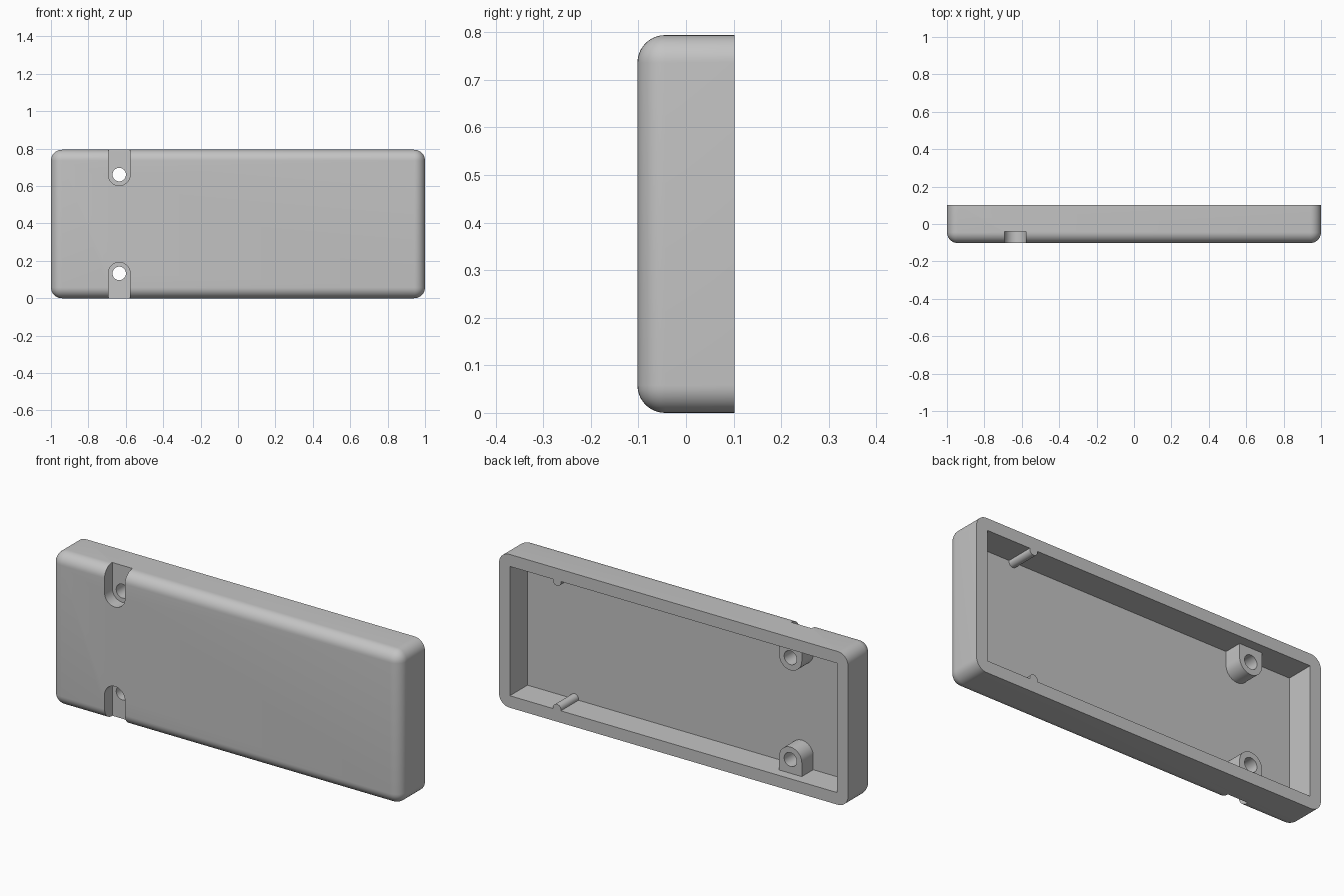
import bpy, bmesh, math
from mathutils import Matrix

cube = bpy.data.objects.get("Cube")
if cube:
    bpy.data.objects.remove(cube, do_unlink=True)

HEIGHT, HALF_D, WALL, ROUND = 0.794, 0.102, 0.062, 0.058
FLOOR_Y = -0.042
HOLE_X, HOLE_Z = -0.635, 0.133
PIN_X = 0.668

grey = bpy.data.materials.new("plain grey")
grey.use_nodes = True
colour = (0.55, 0.55, 0.55, 1)
grey.diffuse_color = colour
grey.node_tree.nodes["Principled BSDF"].inputs["Base Color"].default_value = colour


def finish(name, bm):
    bmesh.ops.recalc_face_normals(bm, faces=bm.faces)
    mesh = bpy.data.meshes.new(name)
    bm.to_mesh(mesh)
    bm.free()
    mesh.materials.append(grey)
    obj = bpy.data.objects.new(name, mesh)
    bpy.context.collection.objects.link(obj)
    return obj


def box(name, x, y0, y1, z0, z1, radius=0):
    """Box centred on x = 0; a radius rounds every edge but the back ones."""
    bm = bmesh.new()
    bmesh.ops.create_cube(bm, size=1)
    for v in bm.verts:
        v.co.x *= 2 * x
        v.co.y = y1 if v.co.y > 0 else y0
        v.co.z = z1 if v.co.z > 0 else z0
    if radius:
        edges = [e for e in bm.edges if any(v.co.y < 0 for v in e.verts)]
        bmesh.ops.bevel(bm, geom=edges, offset=radius, segments=10,
                        profile=0.5, affect='EDGES')
    return finish(name, bm)


def prism(name, outline, y0, y1):
    """Extrude an x-z outline along y."""
    bm = bmesh.new()
    face = bm.faces.new([bm.verts.new((x, y0, z)) for x, z in outline])
    result = bmesh.ops.extrude_face_region(bm, geom=[face])
    for item in result["geom"]:
        if isinstance(item, bmesh.types.BMVert):
            item.co.y = y1
    return finish(name, bm)


def arc(x, z, r, span, count):
    return [(x + r * math.cos(span * i / count), z + r * math.sin(span * i / count))
            for i in range(count + 1)]


def arch(name, r, z_end, y0, y1):
    """Half-round top with straight legs down to z_end."""
    outline = arc(HOLE_X, HOLE_Z, r, math.pi, 24)
    outline += [(HOLE_X - r, z_end), (HOLE_X + r, z_end)]
    return prism(name, outline, y0, y1)


def rod(name, x, z, r, y0, y1):
    return prism(name, arc(x, z, r, 2 * math.pi, 32)[:-1], y0, y1)


def flip(obj):
    """Mirror a part from the lower edge to the upper edge."""
    obj.data.transform(Matrix.Translation((0, 0, HEIGHT)) @ Matrix.Diagonal((1, 1, -1, 1)))
    obj.data.flip_normals()
    return obj


def combine(body, tool, operation):
    mod = body.modifiers.new(operation, 'BOOLEAN')
    mod.operation, mod.solver, mod.object = operation, 'EXACT', tool
    bpy.context.view_layer.objects.active = body
    bpy.ops.object.modifier_apply(modifier=mod.name)
    bpy.data.objects.remove(tool, do_unlink=True)


# Rounded shell with an open back
shell = box("enclosure_shell", 1, -HALF_D, HALF_D, 0, HEIGHT, ROUND)
combine(shell, box("cavity", 1 - WALL, FLOOR_Y, 0.3, WALL, HEIGHT - WALL), 'DIFFERENCE')

# Screw bosses, locating pins, recessed slots and screw holes on both long edges
features = [
    (lambda: arch("screw_boss", 0.065, WALL / 2, FLOOR_Y - 0.02, 0.052), 'UNION'),
    (lambda: rod("locating_pin", PIN_X, WALL + 0.005, 0.023, FLOOR_Y - 0.02, HALF_D), 'UNION'),
    (lambda: arch("screw_slot", 0.0585, -0.1, -0.3, -0.039), 'DIFFERENCE'),
    (lambda: rod("screw_hole", HOLE_X, HOLE_Z, 0.036, -0.3, 0.3), 'DIFFERENCE'),
]
for make, operation in features:
    combine(shell, make(), operation)
    combine(shell, flip(make()), operation)

# Smooth rounds, crisp edges
bpy.ops.object.select_all(action='DESELECT')
shell.select_set(True)
bpy.context.view_layer.objects.active = shell
bpy.ops.object.shade_smooth_by_angle(angle=math.radians(30))
